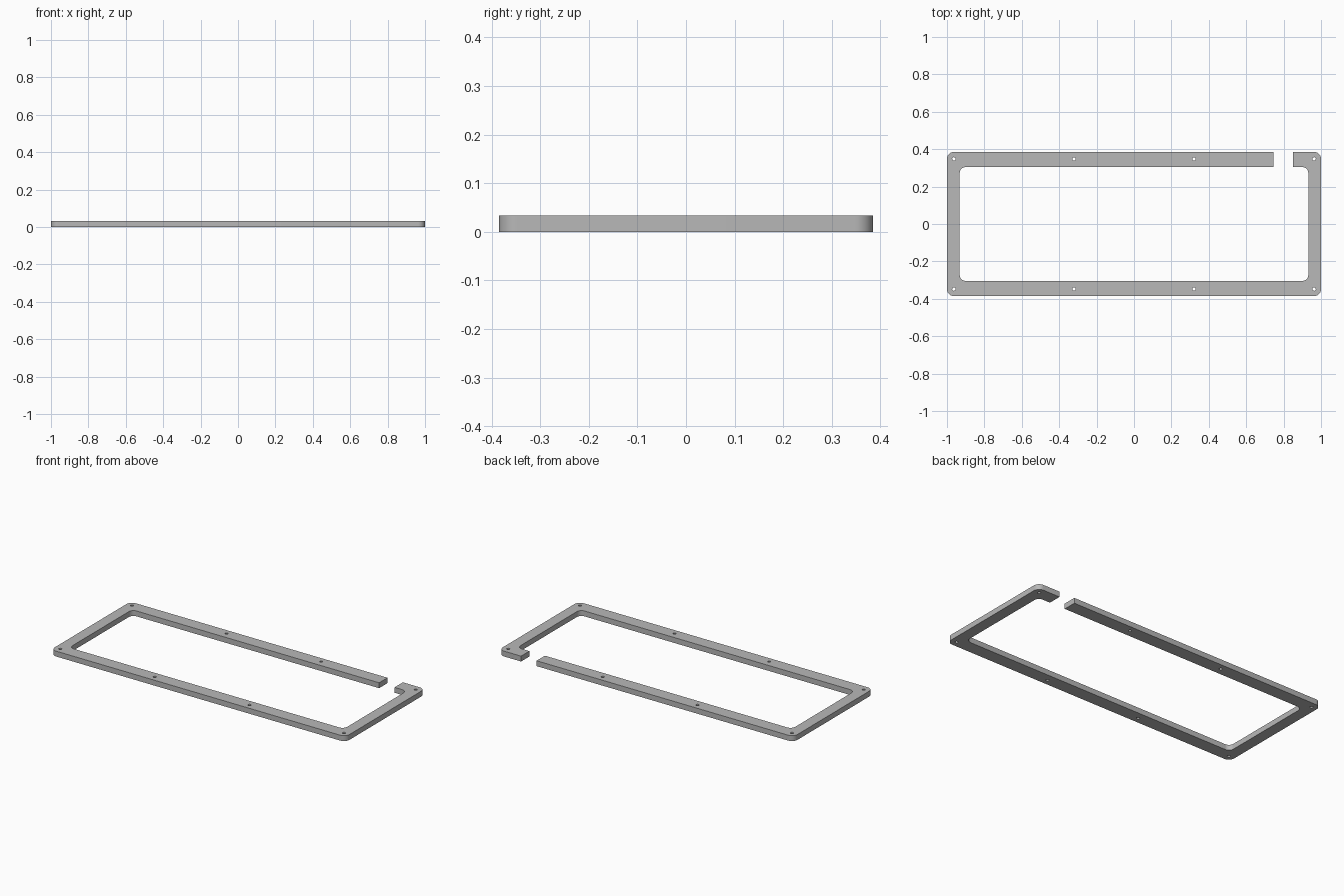
import bpy, bmesh
from math import cos, sin, pi, radians

cube = bpy.data.objects.get("Cube")
if cube:
    bpy.data.objects.remove(cube, do_unlink=True)

HX, HY, HEIGHT = 1.0, 0.385, 0.033     # outer half sizes and thickness
IX, IY = 0.932, 0.304                  # opening half sizes
R_OUT, R_IN, R_HOLE = 0.037, 0.032, 0.009
GAP = (0.745, 0.85)                    # slot through the back rail
QUADRANTS = [(1, 1), (-1, 1), (-1, -1), (1, -1)]


def arc(cx, cy, r, start, sweep, steps):
    return [(cx + r * cos(start + sweep * i / steps),
             cy + r * sin(start + sweep * i / steps)) for i in range(steps + 1)]


def rounded_loop(hx, hy, r):
    """Rounded rectangle, counter-clockwise from the back left corner."""
    pts = []
    for k, (sx, sy) in enumerate(QUADRANTS):
        pts += arc(sx * (hx - r), sy * (hy - r), r, k * pi / 2, pi / 2, 10)
    return pts


def open_loop(hx, hy, r):
    """The same loop, starting and ending at the two sides of the slot."""
    pts = rounded_loop(hx, hy, r)
    corner, rest = pts[:11], pts[11:]
    return [(GAP[1], hy)] + [(GAP[0], hy)] + rest + corner


def ring_path(hx, hy, r):
    # from the slot's right wall, round the frame, to its left wall
    pts = open_loop(hx, hy, r)
    return pts[1:] + pts[:1]


# C-shaped outline and the screw holes, filled and extruded as one profile
outline = ring_path(HX, HY, R_OUT) + ring_path(IX, IY, R_IN)[::-1]
holes = [arc(x, y, R_HOLE, 0, 2 * pi, 20)[:-1]
         for x in (-0.963, -0.321, 0.321, 0.963) for y in (-0.348, 0.348)]

curve = bpy.data.curves.new("frame_profile", 'CURVE')
curve.dimensions = '2D'
curve.fill_mode = 'BOTH'
curve.extrude = HEIGHT / 2
for loop in [outline] + holes:
    spline = curve.splines.new('POLY')
    spline.points.add(len(loop) - 1)
    for point, (x, y) in zip(spline.points, loop):
        point.co = (x, y, 0, 1)
    spline.use_cyclic_u = True

profile = bpy.data.objects.new("frame_profile", curve)
bpy.context.collection.objects.link(profile)
depsgraph = bpy.context.evaluated_depsgraph_get()
mesh = bpy.data.meshes.new_from_object(profile.evaluated_get(depsgraph))
bpy.data.objects.remove(profile, do_unlink=True)

# Weld the caps to the walls and stand the frame on the ground
bm = bmesh.new()
bm.from_mesh(mesh)
bmesh.ops.remove_doubles(bm, verts=bm.verts, dist=1e-5)
bmesh.ops.translate(bm, verts=bm.verts, vec=(0, 0, HEIGHT / 2))
bmesh.ops.recalc_face_normals(bm, faces=bm.faces)
bm.to_mesh(mesh)
bm.free()

# Plain grey finish
grey = bpy.data.materials.new("grey")
grey.use_nodes = True
colour = (0.48, 0.48, 0.48, 1)
grey.diffuse_color = colour
grey.node_tree.nodes["Principled BSDF"].inputs["Base Color"].default_value = colour
mesh.materials.clear()
mesh.materials.append(grey)
for face in mesh.polygons:
    face.material_index = 0

mesh.name = "gasket_frame"
frame = bpy.data.objects.new("gasket_frame", mesh)
bpy.context.collection.objects.link(frame)
bpy.ops.object.select_all(action='DESELECT')
frame.select_set(True)
bpy.context.view_layer.objects.active = frame
bpy.ops.object.shade_smooth_by_angle(angle=radians(30))
